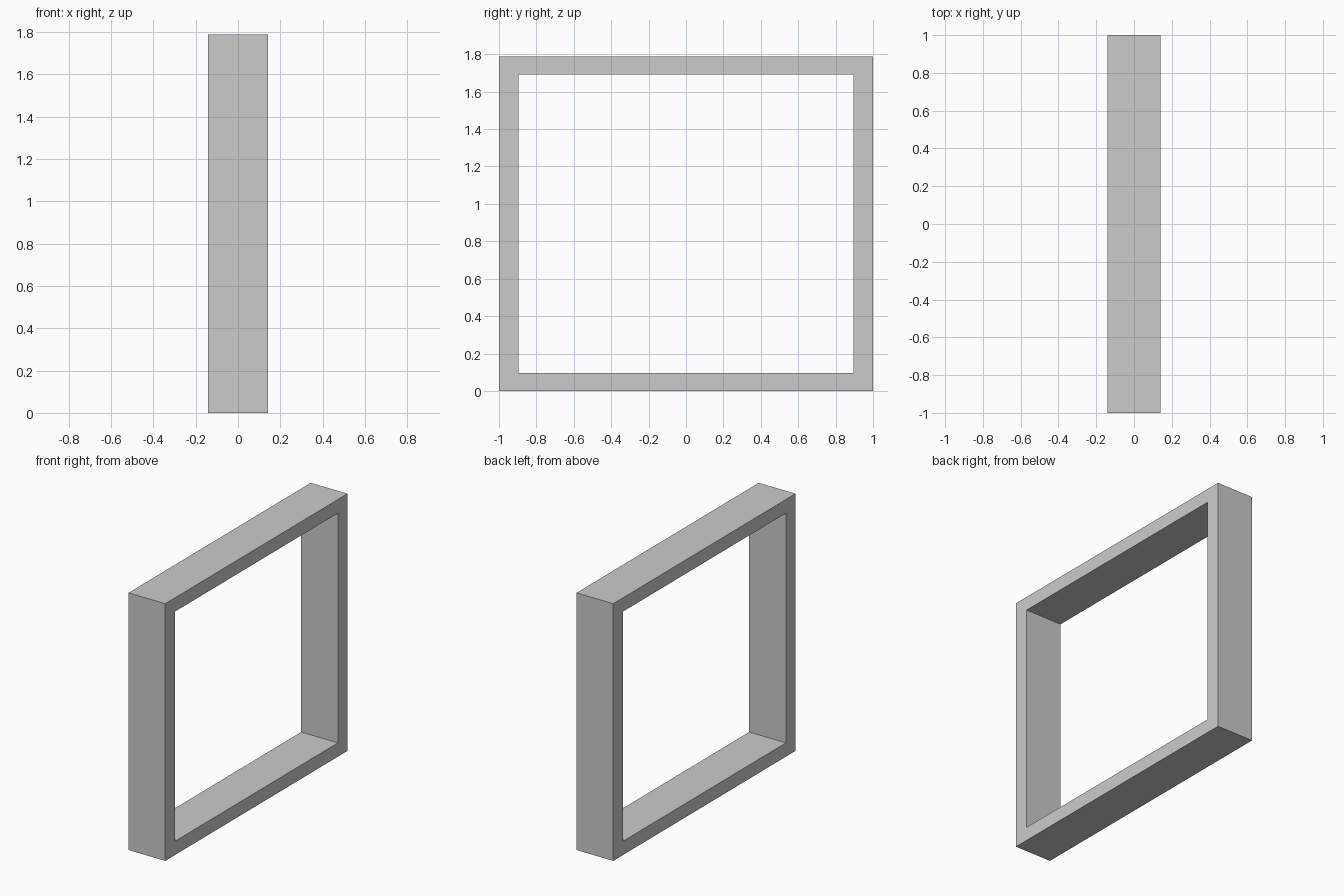
import bpy, bmesh

if "Cube" in bpy.data.objects:
    bpy.data.objects.remove(bpy.data.objects["Cube"])

HALF_DEPTH = 0.141            # along x
HALF_WIDTH, HEIGHT = 1.0, 1.787
SIDE, RAIL = 0.105, 0.096     # thickness of uprights and of top/bottom rails


def rectangle(bm, half_y, z0, z1):
    """Four corners of a rectangle on the back plane of the frame."""
    corners = ((-half_y, z0), (half_y, z0), (half_y, z1), (-half_y, z1))
    return [bm.verts.new((-HALF_DEPTH, y, z)) for y, z in corners]


# Flat rectangular ring, extruded along x into one solid square frame
bm = bmesh.new()
outer = rectangle(bm, HALF_WIDTH, 0, HEIGHT)
inner = rectangle(bm, HALF_WIDTH - SIDE, RAIL, HEIGHT - RAIL)
for i in range(4):
    j = (i + 1) % 4
    bm.faces.new((outer[i], outer[j], inner[j], inner[i]))
ring = bmesh.ops.extrude_face_region(bm, geom=bm.faces[:])
moved = [g for g in ring["geom"] if isinstance(g, bmesh.types.BMVert)]
bmesh.ops.translate(bm, verts=moved, vec=(2 * HALF_DEPTH, 0, 0))

# Close the back if the extrusion removed the starting ring
bm.verts.index_update()
for i in range(4):
    j = (i + 1) % 4
    quad = (outer[i], outer[j], inner[j], inner[i])
    if not bm.faces.get(quad):
        bm.faces.new(quad)
bmesh.ops.recalc_face_normals(bm, faces=bm.faces[:])

mesh = bpy.data.meshes.new("window_frame")
bm.to_mesh(mesh)
bm.free()
frame = bpy.data.objects.new("window_frame", mesh)
bpy.context.collection.objects.link(frame)
